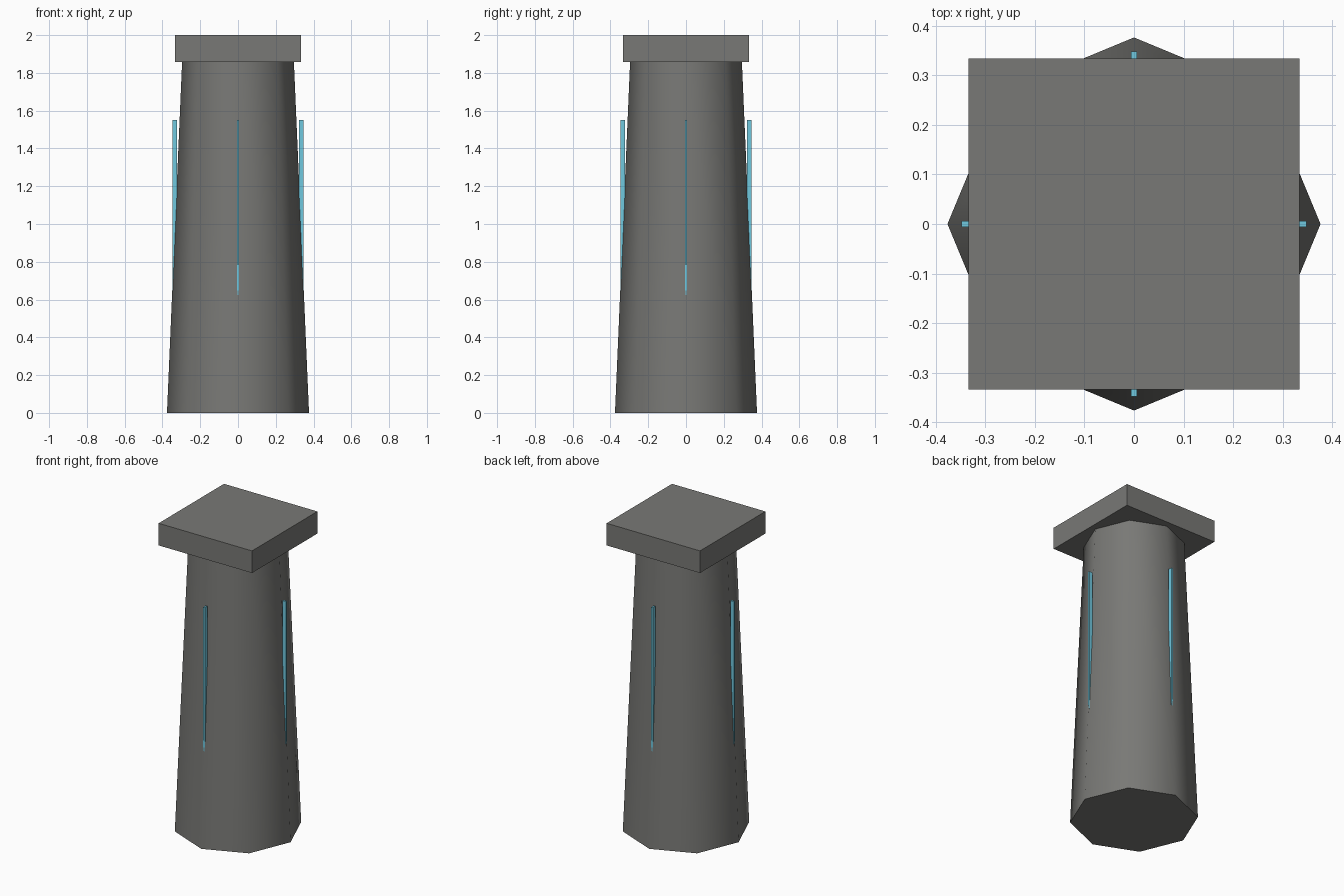
import bpy
import math
from mathutils import Matrix, Vector

cube = bpy.data.objects.get("Cube")
if cube:
    bpy.data.objects.remove(cube, do_unlink=True)


def make_material(name, rgb):
    mat = bpy.data.materials.new(name)
    mat.use_nodes = True
    colour = (*rgb, 1.0)
    mat.diffuse_color = colour
    mat.node_tree.nodes["Principled BSDF"].inputs["Base Color"].default_value = colour
    return mat


stone = make_material("grey stone", (0.19, 0.19, 0.18))
glow = make_material("light cyan", (0.16, 0.58, 0.74))


def add_box(name, size, centre, mat, turn=0.0):
    """Box placed at centre, then turned about the vertical axis of the pillar."""
    bpy.ops.mesh.primitive_cube_add(size=1)
    box = bpy.context.object
    box.name = name
    box.data.transform(Matrix.Rotation(turn, 4, 'Z')
                       @ Matrix.Translation(Vector(centre))
                       @ Matrix.Diagonal((*size, 1)))
    box.data.materials.append(mat)
    return box


# Tapered eight-sided shaft, smooth around the sides with sharp ends
shaft_height = 1.857
bpy.ops.mesh.primitive_cone_add(vertices=8, radius1=0.376, radius2=0.296,
                                depth=shaft_height,
                                location=(0, 0, shaft_height / 2))
shaft = bpy.context.object
shaft.name = "shaft"
shaft.data.materials.append(stone)
bpy.ops.object.shade_smooth_by_angle(angle=math.radians(60))

# Square slab on top
add_box("cap_slab", (0.668, 0.668, 2 - shaft_height),
        (0, 0, (2 + shaft_height) / 2), stone)

# Upright light strips on the four sides, sinking into the shaft at the bottom
inner, outer, low, high = 0.322, 0.3475, 0.62, 1.55
for i, side in enumerate(("left", "back", "right", "front")):
    add_box(f"{side}_light_strip", (outer - inner, 0.013, high - low),
            ((inner + outer) / 2, 0, (low + high) / 2), glow, i * math.pi / 2)
